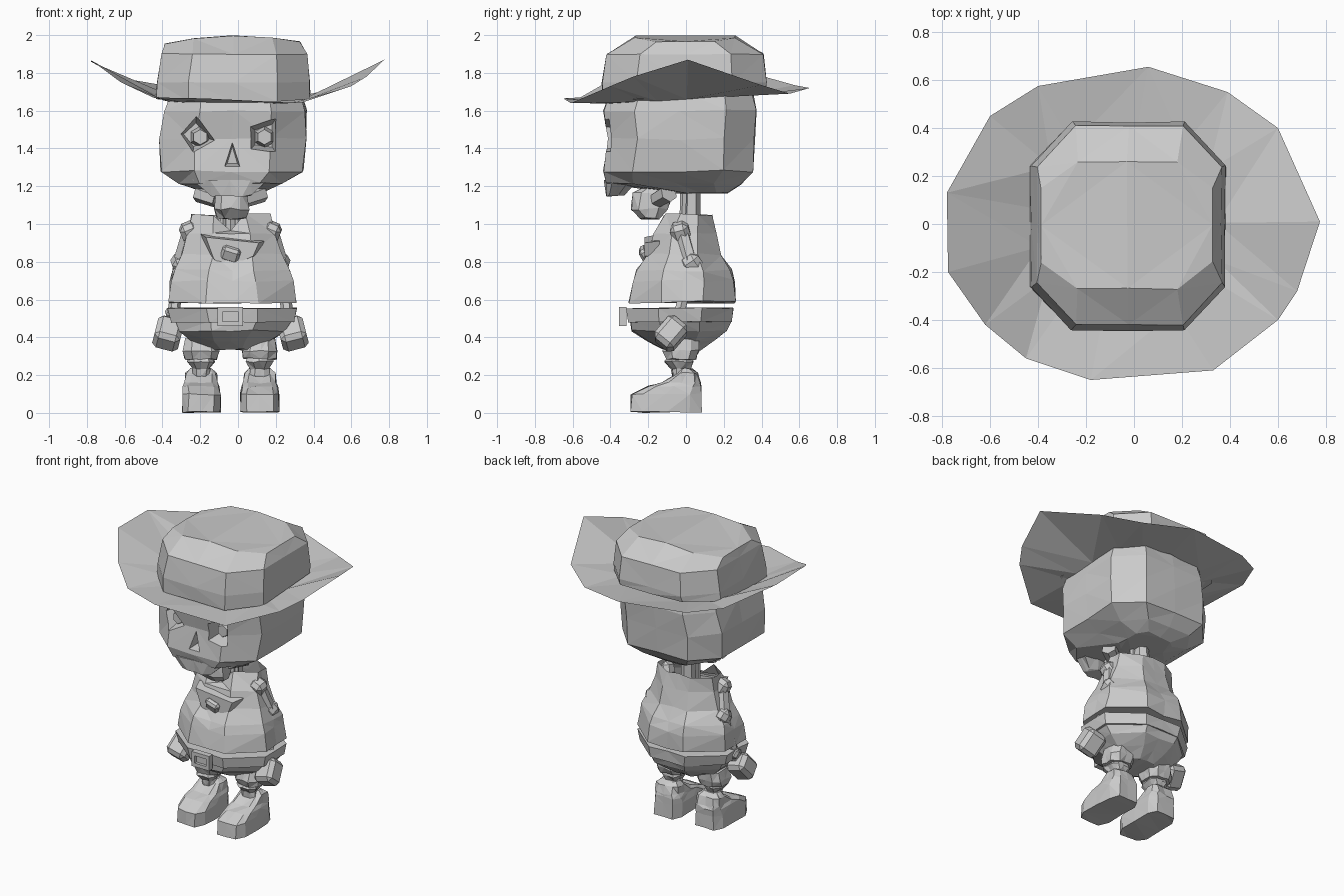
import bpy, bmesh, math, random
from mathutils import Vector, Matrix

random.seed(4)
cube = bpy.data.objects.get("Cube")
if cube:
    bpy.data.objects.remove(cube, do_unlink=True)

MID = -0.04  # centre line of the body
grey = bpy.data.materials.new("plain grey")
grey.use_nodes = True
grey.diffuse_color = (0.6, 0.6, 0.6, 1)
grey.node_tree.nodes["Principled BSDF"].inputs["Base Color"].default_value = (0.6, 0.6, 0.6, 1)


def finish(name, bm, jitter=0.0):
    for v in bm.verts:
        v.co += Vector([random.uniform(-jitter, jitter) for _ in range(3)])
    bmesh.ops.recalc_face_normals(bm, faces=bm.faces)
    bmesh.ops.triangulate(bm, faces=bm.faces)
    mesh = bpy.data.meshes.new(name)
    bm.to_mesh(mesh)
    bm.free()
    mesh.materials.append(grey)
    ob = bpy.data.objects.new(name, mesh)
    bpy.context.collection.objects.link(ob)
    return ob


def unit_ring(k):
    """Square with chamfered corners and a point mid-side."""
    pts = []
    for q in range(4):
        c, s = round(math.cos(q * math.pi / 2)), round(math.sin(q * math.pi / 2))
        for x, y in ((1, 0), (1, k), (k, 1)):
            pts.append((x * c - y * s, x * s + y * c))
    return pts


def loft(name, rings, k=0.55, jitter=0.006, top=True, shape=None):
    """Rings are (z, x0, x1, y0, y1), from the bottom up."""
    bm = bmesh.new()
    rows = []
    for z, x0, x1, y0, y1 in rings:
        rows.append([bm.verts.new(((x0 + x1 + (x1 - x0) * u) / 2,
                                   (y0 + y1 + (y1 - y0) * v) / 2, z))
                     for u, v in unit_ring(k)])
    n = len(rows[0])
    for a, b in zip(rows, rows[1:]):
        for i in range(n):
            j = (i + 1) % n
            bm.faces.new((a[i], a[j], b[j], b[i]))
    bm.faces.new(rows[0])
    if top:
        bm.faces.new(rows[-1])
    if shape:
        shape(bm)
    return finish(name, bm, jitter)


def limb(name, a, b, ra, rb, sides=6):
    a, b = Vector(a), Vector(b)
    d = b - a
    mat = Matrix.Translation((a + b) / 2) @ d.to_track_quat('Z', 'Y').to_matrix().to_4x4()
    bm = bmesh.new()
    bmesh.ops.create_cone(bm, cap_ends=True, segments=sides, radius1=ra, radius2=rb,
                          depth=d.length, matrix=mat)
    return finish(name, bm)


def block(name, centre, size, rot=(0, 0, 0), bevel=0.0):
    bm = bmesh.new()
    bmesh.ops.create_cube(bm, size=1, matrix=Matrix.Diagonal((*size, 1)))
    if bevel:
        bmesh.ops.bevel(bm, geom=bm.edges[:], offset=bevel, segments=1, affect='EDGES')
    r = [Matrix.Rotation(angle, 4, axis) for angle, axis in zip(rot, 'XYZ')]
    bm.transform(Matrix.Translation(centre) @ r[2] @ r[1] @ r[0])
    return finish(name, bm)


def prism(name, outline, y0, y1, taper=1.0):
    """Front outline of (x, z) points pushed from y0 to y1, where it is scaled by taper."""
    cx, cz = (sum(p[i] for p in outline) / len(outline) for i in (0, 1))
    bm = bmesh.new()
    near = [bm.verts.new((x, y0, z)) for x, z in outline]
    far = [bm.verts.new((cx + (x - cx) * taper, y1, cz + (z - cz) * taper)) for x, z in outline]
    bm.faces.new(near)
    bm.faces.new(far)
    for i in range(len(outline)):
        j = (i + 1) % len(outline)
        bm.faces.new((near[i], near[j], far[j], far[i]))
    return finish(name, bm)


def carve(target, outline, depth, taper):
    cutter = prism("cutter", outline, -0.46, depth, taper)
    mod = target.modifiers.new("carve", 'BOOLEAN')
    mod.operation, mod.solver, mod.object = 'DIFFERENCE', 'EXACT', cutter
    bpy.context.view_layer.update()
    mesh = bpy.data.meshes.new_from_object(
        target.evaluated_get(bpy.context.evaluated_depsgraph_get()))
    target.modifiers.clear()
    target.data = mesh
    bpy.data.objects.remove(cutter, do_unlink=True)


# Head with a narrowed face, carved eye sockets and nose
def narrow_face(bm):
    for v in bm.verts:
        if v.co.y < -0.35 and v.co.z > 1.25:
            v.co.x = MID + (v.co.x - MID) * 0.85


head = loft("head", [(1.165, -0.17, 0.12, -0.05, 0.22), (1.215, -0.31, 0.23, -0.42, 0.29),
                     (1.28, -0.41, 0.345, -0.435, 0.35), (1.45, -0.415, 0.36, -0.415, 0.36),
                     (1.60, -0.385, 0.36, -0.44, 0.37), (1.70, -0.35, 0.33, -0.40, 0.35)],
            0.6, 0.006, True, narrow_face)
carve(head, [(-0.33, 1.48), (-0.22, 1.58), (-0.11, 1.44), (-0.24, 1.37)], -0.3, 0.6)
carve(head, [(0.06, 1.52), (0.21, 1.57), (0.21, 1.37), (0.06, 1.39)], -0.3, 0.6)
carve(head, [(-0.03, 1.45), (-0.075, 1.30), (0.015, 1.30)], -0.36, 0.6)
for x, side in ((-0.2, "right"), (0.14, "left")):
    limb(side + "_eye", (x, -0.29, 1.46), (x, -0.37, 1.46), 0.06, 0.04)

# Upper teeth, jaw and neck
loft("upper_jaw", [(1.15, -0.14, 0.07, -0.42, -0.33), (1.23, -0.24, 0.16, -0.43, -0.26)])
loft("jaw", [(1.03, -0.11, 0.04, -0.24, -0.14), (1.08, -0.13, 0.055, -0.29, -0.10),
             (1.16, -0.12, 0.05, -0.28, -0.07), (1.22, -0.09, 0.02, -0.18, -0.07)])
for s, side in ((-1, "right"), (1, "left")):
    limb(side + "_jaw_hinge", (MID + s * 0.07, -0.15, 1.13), (MID + s * 0.17, -0.09, 1.165), 0.045, 0.05)
    limb(side + "_neck_cord", (MID + s * 0.04, -0.02, 0.95), (MID + s * 0.04, -0.01, 1.2), 0.016, 0.02, 5)
limb("neck", (MID, 0.03, 0.9), (MID, 0.03, 1.2), 0.05, 0.045)


# Hat crown, its base tilted down to the front and its top arched from side to side
def shape_crown(bm):
    for v in bm.verts:
        if v.co.z < 1.7:
            v.co.z += 0.07 * v.co.y
        elif v.co.z > 1.95:
            v.co.z -= 0.3 * v.co.x ** 2


loft("hat_crown", [(1.68, -0.435, 0.38, -0.44, 0.42), (1.75, -0.43, 0.38, -0.445, 0.425),
                   (1.90, -0.405, 0.365, -0.42, 0.41), (1.998, -0.385, 0.33, -0.27, 0.26)],
     0.58, 0.003, True, shape_crown)

# Hat brim, curled up at both sides
brim = [(0.775, 0.01, 1.87), (0.6, 0.4, 1.735), (0.39, 0.55, 1.69), (0.06, 0.655, 1.72),
        (-0.4, 0.575, 1.735), (-0.6, 0.45, 1.77), (-0.78, 0.13, 1.86), (-0.775, -0.2, 1.865),
        (-0.62, -0.42, 1.75), (-0.45, -0.56, 1.67), (-0.18, -0.65, 1.665),
        (0.33, -0.61, 1.64), (0.6, -0.4, 1.73), (0.68, -0.28, 1.78)]
bm = bmesh.new()
outer = [bm.verts.new(p) for p in brim]
inner = []
for x, y, z in brim:
    a = math.atan2(y, x)
    c, s = math.cos(a), math.sin(a)
    r = min(0.37 / max(abs(c), abs(s)), 0.56 / (abs(c) + abs(s)))
    inner.append(bm.verts.new((r * c - 0.025, r * s, 1.66 + 0.06 * r * s)))
for i in range(len(brim)):
    j = (i + 1) % len(brim)
    bm.faces.new((inner[i], inner[j], outer[j], outer[i]))
finish("hat_brim", bm)


# Shirt with an open collar dipping at the front
def dip_collar(bm):
    for v in bm.verts:
        if v.co.z > 1.0 and v.co.y < 0 and abs(v.co.x - MID) < 0.05:
            v.co.z -= 0.09


loft("shirt", [(0.585, -0.37, 0.31, -0.30, 0.26), (0.70, -0.355, 0.29, -0.285, 0.255),
               (0.755, -0.34, 0.275, -0.26, 0.235), (0.84, -0.295, 0.235, -0.20, 0.18),
               (0.95, -0.265, 0.195, -0.165, 0.155), (1.05, -0.25, 0.17, -0.11, 0.14)],
     0.4, 0.008, False, dip_collar)

# Neckerchief
prism("neckerchief", [(-0.17, 0.93), (0.11, 0.9), (0.08, 0.83), (-0.08, 0.76), (-0.13, 0.82)],
      -0.22, -0.14, 1.2)
block("neckerchief_knot", (-0.04, -0.215, 0.84), (0.1, 0.05, 0.08), (0.5, 0.3, 0), 0.015)

# Trousers, belt and buckle
loft("trousers", [(0.335, -0.17, 0.10, -0.12, 0.08), (0.38, -0.25, 0.17, -0.2, 0.15),
                  (0.435, -0.31, 0.25, -0.285, 0.215), (0.485, -0.335, 0.28, -0.29, 0.235),
                  (0.54, -0.34, 0.28, -0.29, 0.23)], 0.4)
loft("belt", [(0.48, -0.35, 0.295, -0.305, 0.24), (0.555, -0.37, 0.31, -0.315, 0.25)], 0.4, 0.004)
for s, side in ((-1, "right"), (1, "left")):
    block("buckle_" + side, (MID + s * 0.055, -0.335, 0.51), (0.025, 0.04, 0.1))
for z, side in ((0.4725, "bottom"), (0.5475, "top")):
    block("buckle_" + side, (MID, -0.335, z), (0.11, 0.04, 0.025))
block("buckle_plate", (MID, -0.325, 0.51), (0.1, 0.02, 0.06))

# Arms and legs
for s, side in ((-1, "right"), (1, "left")):
    def at(x, y, z):
        return (MID + s * x, y, z)

    block(side + "_shoulder", at(0.215, -0.03, 0.96), (0.10, 0.10, 0.10), (0.3, s * 0.4, 0), 0.025)
    limb(side + "_upper_arm", at(0.22, -0.02, 0.95), at(0.26, 0.02, 0.80), 0.04, 0.045)
    block(side + "_elbow", at(0.265, 0.03, 0.79), (0.09, 0.11, 0.10), (0.6, s * 0.3, 0), 0.028)
    limb(side + "_forearm", at(0.27, 0.02, 0.77), at(0.31, -0.05, 0.46), 0.035, 0.03)
    block(side + "_cuff", at(0.31, -0.035, 0.52), (0.06, 0.07, 0.07), (0.5, s * 0.3, 0), 0.015)
    block(side + "_hand", at(0.33, -0.08, 0.42), (0.14, 0.13, 0.16), (-0.7, -s * 0.25, 0), 0.025)

    def span(z, r, y0, y1):
        return (z, MID + s * 0.155 - r, MID + s * 0.155 + r, y0, y1)

    loft(side + "_trouser_cuff", [span(0.285, 0.085, -0.10, 0.05), span(0.33, 0.095, -0.12, 0.07),
                                  span(0.39, 0.08, -0.10, 0.07)])
    loft(side + "_shin", [span(0.19, 0.05, -0.07, 0.02), span(0.235, 0.045, -0.075, 0.02),
                          span(0.27, 0.07, -0.11, 0.035), span(0.32, 0.05, -0.08, 0.03)])
    loft(side + "_boot", [span(0.005, 0.1, -0.29, 0.08), span(0.10, 0.1, -0.29, 0.08),
                          span(0.14, 0.095, -0.2, 0.08), span(0.16, 0.088, -0.12, 0.075),
                          span(0.21, 0.08, -0.045, 0.06), span(0.235, 0.055, -0.03, 0.03)], 0.68, 0.005)
